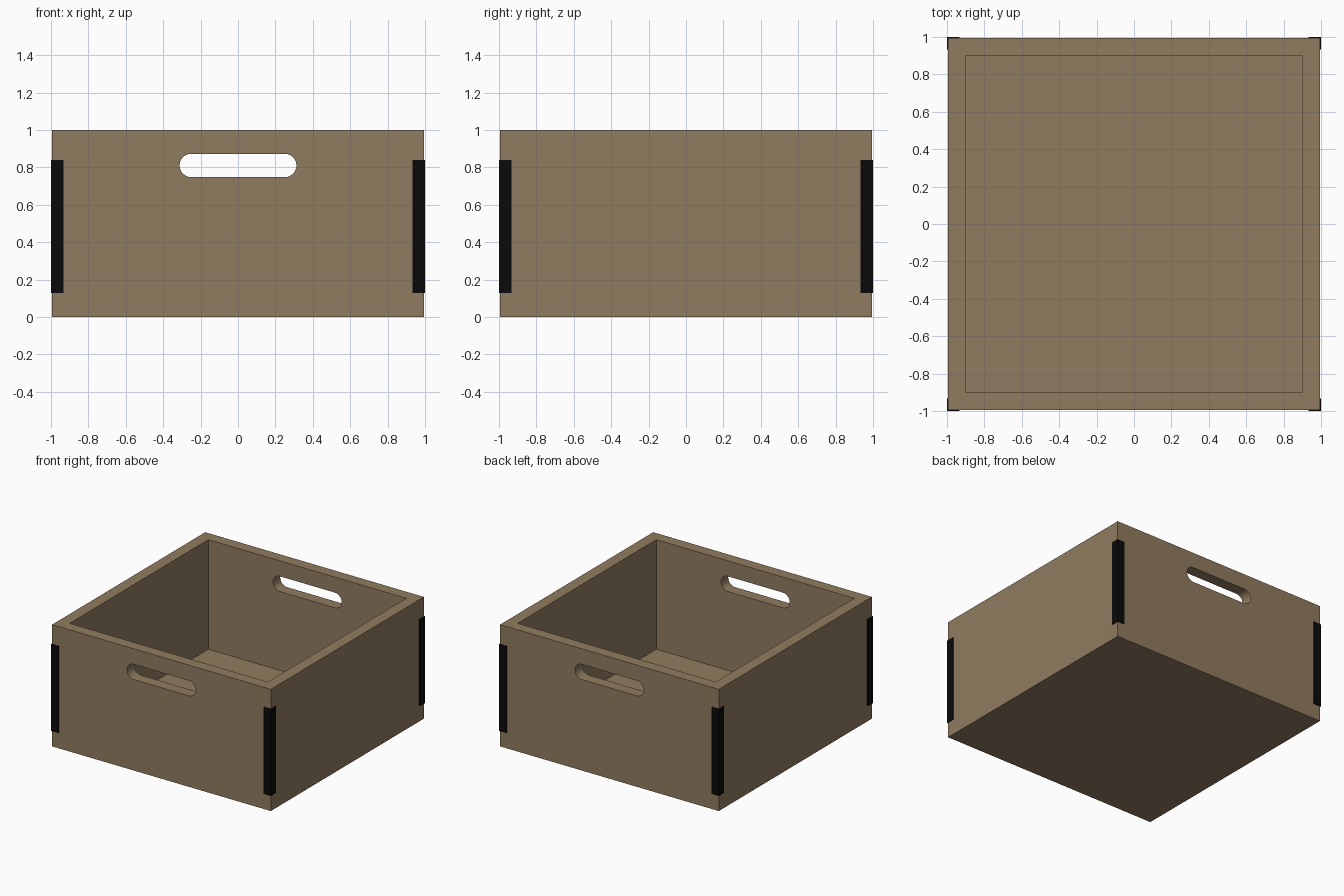
import bpy, bmesh, math

if "Cube" in bpy.data.objects:
    bpy.data.objects.remove(bpy.data.objects["Cube"])

def material(name, rgb):
    m = bpy.data.materials.new(name)
    m.diffuse_color = (*rgb, 1)
    m.use_nodes = True
    m.node_tree.nodes["Principled BSDF"].inputs["Base Color"].default_value = m.diffuse_color
    return m

wood = material("brown wood", (0.283, 0.202, 0.117))
black = material("black metal", (0.003, 0.003, 0.003))

OUT, INN, H, FLOOR = 0.994, 0.90, 1.0, 0.10

def prism(name, pts, axis_map, depth, mat):
    # extrude a closed 2D outline along one axis
    bm = bmesh.new()
    face = bm.faces.new([bm.verts.new(axis_map(*p)) for p in pts])
    ext = bmesh.ops.extrude_face_region(bm, geom=[face])
    bmesh.ops.translate(bm, vec=depth,
        verts=[v for v in ext["geom"] if isinstance(v, bmesh.types.BMVert)])
    bmesh.ops.recalc_face_normals(bm, faces=bm.faces)
    me = bpy.data.meshes.new(name)
    bm.to_mesh(me)
    bm.free()
    me.materials.append(mat)
    ob = bpy.data.objects.new(name, me)
    bpy.context.collection.objects.link(ob)
    return ob

def square(r):
    return [(-r, -r), (r, -r), (r, r), (-r, r)]

# open box, hollowed out and with a handle slot cut through front and back
crate = prism("crate", square(OUT), lambda x, y: (x, y, 0), (0, 0, H), wood)
hollow = prism("hollow_cutter", square(INN), lambda x, y: (x, y, FLOOR), (0, 0, H), wood)
R, HALF, ZC, N = 0.0625, 0.25, 0.81, 12
slot_pts = []
for side, start in ((1, -math.pi / 2), (-1, math.pi / 2)):
    for i in range(N + 1):
        a = start + math.pi * i / N
        slot_pts.append((side * HALF + R * math.cos(a), ZC + R * math.sin(a)))
slot = prism("handle_cutter", slot_pts, lambda x, z: (x, -1.5, z), (0, 3, 0), wood)

for cutter in (hollow, slot):
    mod = crate.modifiers.new(cutter.name, 'BOOLEAN')
    mod.operation = 'DIFFERENCE'
    mod.solver = 'EXACT'
    mod.object = cutter
bpy.context.view_layer.update()
result = bpy.data.meshes.new_from_object(
    crate.evaluated_get(bpy.context.evaluated_depsgraph_get()))
crate.modifiers.clear()
crate.data = result
for cutter in (hollow, slot):
    bpy.data.objects.remove(cutter)
bpy.context.view_layer.objects.active = crate
crate.select_set(True)
bpy.ops.object.shade_smooth_by_angle(angle=math.radians(30))

# thin L-shaped corner brackets
E, W, Z0, Z1 = 1.0, 0.932, 0.127, 0.84
L = [(W, OUT), (OUT, OUT), (OUT, W), (E, W), (E, E), (W, E)]
for sx, nx in ((-1, "left"), (1, "right")):
    for sy, ny in ((-1, "front"), (1, "back")):
        prism(f"{ny}_{nx}_bracket", [(sx * x, sy * y) for x, y in L],
              lambda x, y: (x, y, Z0), (0, 0, Z1 - Z0), black)
